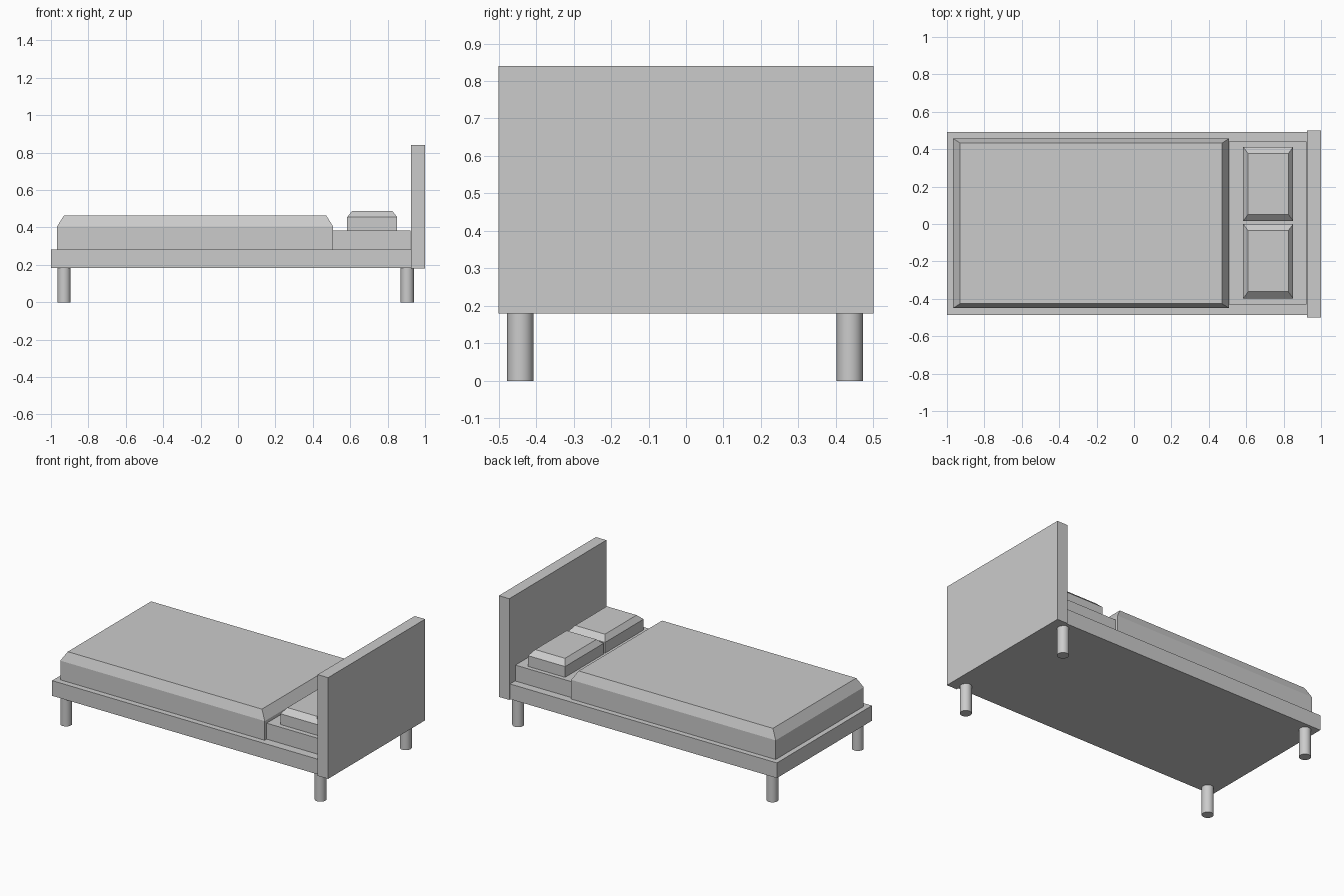
import bpy
import bmesh
from math import radians

cube = bpy.data.objects.get("Cube")
if cube:
    bpy.data.objects.remove(cube, do_unlink=True)

grey = bpy.data.materials.new("light_grey")
grey.use_nodes = True
colour = (0.6, 0.6, 0.6, 1)
grey.diffuse_color = colour
grey.node_tree.nodes["Principled BSDF"].inputs["Base Color"].default_value = colour


def block(name, x, y, z, shoulder=None, inset=(0, 0)):
    """Box from (low, high) ranges; an optional bevelled crown rises from shoulder height."""
    bm = bmesh.new()
    bmesh.ops.create_cube(bm, size=1)
    top_z = z[1] if shoulder is None else shoulder
    for v in bm.verts:
        v.co = (x[v.co.x > 0], y[v.co.y > 0], top_z if v.co.z > 0 else z[0])
    if shoulder is not None:
        # Extrude the top face and draw it inwards
        top = max(bm.faces, key=lambda f: f.calc_center_median().z)
        crown = bmesh.ops.extrude_discrete_faces(bm, faces=[top])["faces"][0]
        cx, cy = sum(x) / 2, sum(y) / 2
        for v in crown.verts:
            v.co.x += inset[0] if v.co.x < cx else -inset[0]
            v.co.y += inset[1] if v.co.y < cy else -inset[1]
            v.co.z = z[1]
    bmesh.ops.recalc_face_normals(bm, faces=bm.faces)
    mesh = bpy.data.meshes.new(name)
    bm.to_mesh(mesh)
    bm.free()
    mesh.materials.append(grey)
    obj = bpy.data.objects.new(name, mesh)
    bpy.context.collection.objects.link(obj)
    return obj


# Frame and headboard
block("bed_frame", (-1, 0.925), (-0.487, 0.492), (0.182, 0.281))
block("headboard", (0.925, 1), (-0.5, 0.5), (0.18, 0.84))

# Mattress and the blanket over it
block("mattress", (-0.94, 0.922), (-0.43, 0.44), (0.281, 0.385))
block("blanket", (-0.967, 0.508), (-0.45, 0.457), (0.281, 0.465),
      shoulder=0.406, inset=(0.037, 0.024))

# Pillows
for side, y in (("left", (0.016, 0.412)), ("right", (-0.398, 0))):
    block(side + "_pillow", (0.584, 0.851), y, (0.385, 0.488),
          shoulder=0.455, inset=(0.026, 0.036))

# Round legs
for end, x in (("foot", -0.93), ("head", 0.905)):
    for side, y in (("back", 0.437), ("front", -0.442)):
        bpy.ops.mesh.primitive_cylinder_add(vertices=32, radius=0.035, depth=0.182,
                                            location=(x, y, 0.091))
        leg = bpy.context.object
        leg.name = f"{end}_{side}_leg"
        leg.data.materials.append(grey)
        bpy.ops.object.shade_smooth_by_angle(angle=radians(40))
